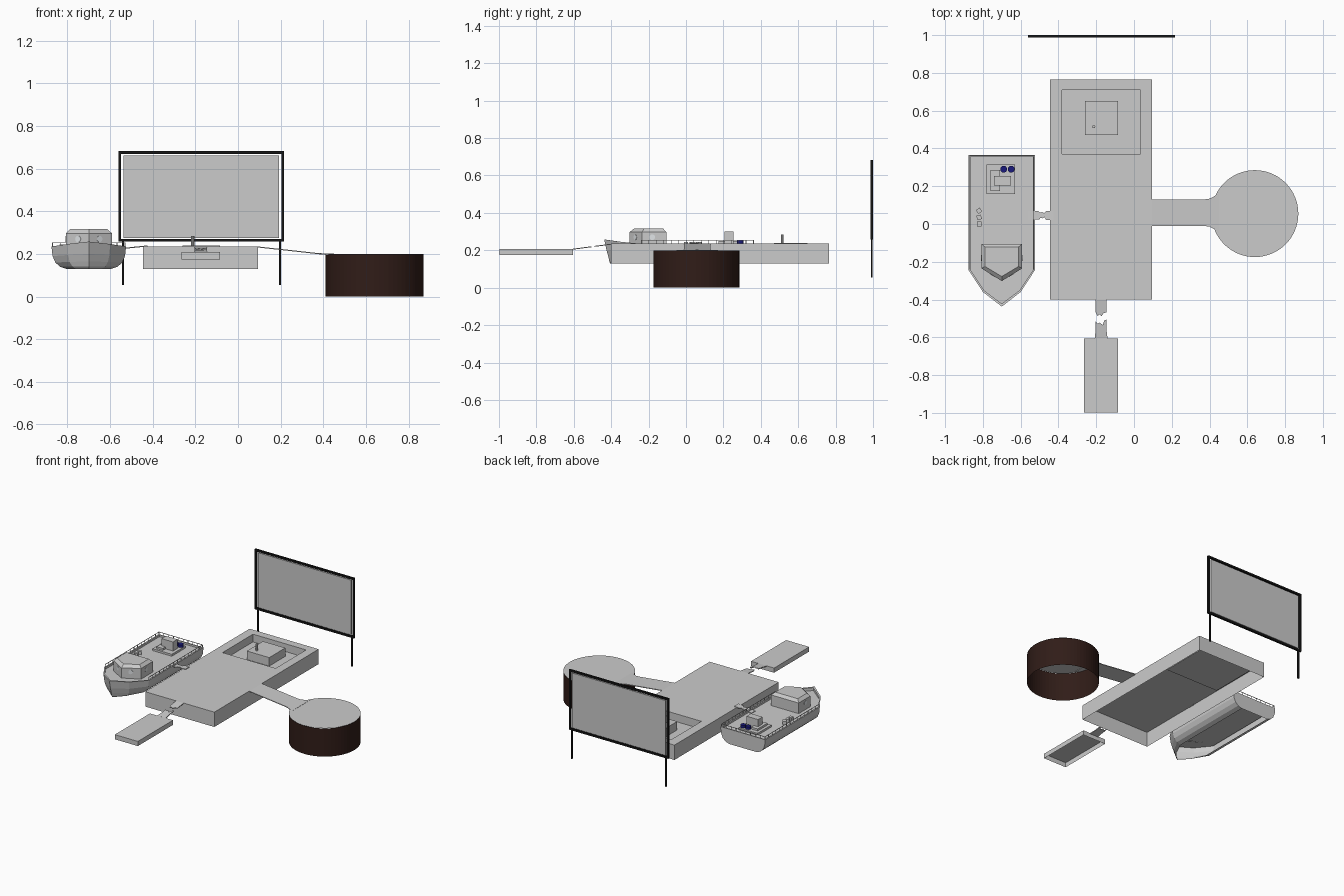
import bpy, bmesh, math
from mathutils import Vector, Matrix

if "Cube" in bpy.data.objects:
    bpy.data.objects.remove(bpy.data.objects["Cube"])


def paint(name, rgb):
    m = bpy.data.materials.new(name)
    m.diffuse_color = (*rgb, 1)
    m.use_nodes = True
    m.node_tree.nodes["Principled BSDF"].inputs["Base Color"].default_value = m.diffuse_color
    return m


BROWN = paint("dark_brown", (0.03, 0.012, 0.009))
BLACK = paint("black", (0.008, 0.008, 0.008))
BLUE = paint("blue", (0.01, 0.01, 0.2))
PALE = paint("pale_glass", (0.75, 0.78, 0.8))


def finish(name, bm, mat=None, normals=True):
    if normals:
        bmesh.ops.recalc_face_normals(bm, faces=bm.faces)
    me = bpy.data.meshes.new(name)
    bm.to_mesh(me)
    bm.free()
    ob = bpy.data.objects.new(name, me)
    bpy.context.collection.objects.link(ob)
    if mat:
        me.materials.append(mat)
    return ob


def loft(name, rings, mat=None, cap_start=False, cap_end=True):
    """Bridge equal-length point rings, bottom to top."""
    bm = bmesh.new()
    vs = [[bm.verts.new(p) for p in r] for r in rings]
    n = len(rings[0])
    for a, b in zip(vs, vs[1:]):
        for i in range(n):
            j = (i + 1) % n
            bm.faces.new((a[i], a[j], b[j], b[i]))
    if cap_start:
        bm.faces.new(vs[0][::-1])
    if cap_end:
        bm.faces.new(vs[-1])
    return finish(name, bm, mat, normals=False)


def rect(x0, x1, y0, y1, z):
    return [(x0, y0, z), (x1, y0, z), (x1, y1, z), (x0, y1, z)]


def box(name, x0, x1, y0, y1, z0, z1, mat=None, bottom=False):
    return loft(name, [rect(x0, x1, y0, y1, z0), rect(x0, x1, y0, y1, z1)], mat, bottom)


def circle(cx, cy, r, z, n):
    return [(cx + r * math.cos(2 * math.pi * i / n), cy + r * math.sin(2 * math.pi * i / n), z)
            for i in range(n)]


def sheet(name, outline, zfun, t=0.005):
    """Thin plank whose height follows zfun."""
    return loft(name, [[(x, y, zfun(x, y) - t) for x, y in outline],
                       [(x, y, zfun(x, y)) for x, y in outline]], None, True)


def beams(name, segments, t, mat=None):
    bm = bmesh.new()
    for p, q in segments:
        p, q = Vector(p), Vector(q)
        d = q - p
        m = (Matrix.Translation((p + q) / 2) @ d.to_track_quat('Z', 'Y').to_matrix().to_4x4()
             @ Matrix.Diagonal((t, t, d.length, 1)))
        bmesh.ops.create_cube(bm, size=1, matrix=m)
    return finish(name, bm, mat)


# Main platform with sunken pit, open underneath
loft("platform", [rect(-.445, .095, -.40, .765, .13), rect(-.445, .095, -.40, .765, .235),
                  rect(-.38, .035, .37, .71, .235), rect(-.38, .035, .37, .71, .18)])
box("pit_block", -.26, -.085, .47, .65, .18, .24)
loft("pit_post", [circle(-.213, .515, .008, z, 10) for z in (.24, .285)])

# Small front float
box("front_float", -.265, -.085, -.997, -.605, .175, .208)

# Broken front gangway in two jagged pieces
slope = lambda x, y: .235 + (y + .40) * .13
sheet("gangway_stub", [(-.205, -.40), (-.205, -.465), (-.193, -.487), (-.183, -.477),
                       (-.172, -.49), (-.162, -.472), (-.145, -.468), (-.145, -.40)], slope)
sheet("gangway_float_piece", [(-.14, -.605), (-.146, -.56), (-.146, -.505), (-.158, -.512),
                              (-.166, -.535), (-.18, -.522), (-.195, -.528), (-.203, -.515),
                              (-.203, -.56), (-.208, -.605)], slope)

# Side gangway to the boat
sheet("boat_gangway", [(-.56, .025), (-.50, .025), (-.495, .033), (-.485, .03), (-.475, .036),
                       (-.465, .022), (-.425, .022), (-.425, .068), (-.465, .068), (-.475, .058),
                       (-.485, .063), (-.50, .06), (-.505, .068), (-.56, .068)],
      lambda x, y: .24 + (x + .425) * .1)

# Round tank and its ramp
loft("tank_wall", [circle(.64, .055, .23, z, 64) for z in (0, .199)], BROWN, cap_end=False)
loft("tank_lid", [circle(.64, .055, .23, .2, 64)])
half = [(.095, .07), (.37, .07), (.40, .074), (.425, .087), (.45, .11)]
sheet("tank_ramp", [(x, .06 - w) for x, w in half] + [(x, .06 + w) for x, w in reversed(half)],
      lambda x, y: max(.201, .235 - (x - .095) * .11))

# Big screen on two posts
L, R, B, T, Y = -.555, .21, .264, .676, .993
beams("screen_frame", [((L - .006, Y, B), (R + .006, Y, B)), ((L - .006, Y, T), (R + .006, Y, T)),
                       ((L, Y, B), (L, Y, T)), ((R, Y, B), (R, Y, T))], .013, BLACK)
beams("screen_posts", [((x, Y, .055), (x, Y, B)) for x in (-.54, .197)], .01, BLACK)
box("screen_panel", -.537, .192, Y - .004, Y + .004, .275, .663, bottom=True)

# Boat hull: outline at several heights, bow toward the front
CX = -.70


def outline(w, tip, z, zt, stern=.365, shoulder=-.245):
    mid = shoulder + (tip - shoulder) * .6
    zm = z + (zt - z) * .5
    return [(CX - w, stern, z), (CX - w, shoulder, z), (CX - w * .57, mid, zm), (CX, tip, zt),
            (CX + w * .57, mid, zm), (CX + w, shoulder, z), (CX + w, stern, z)]


loft("boat_hull", [outline(.105, -.405, .13, .13), outline(.135, -.41, .14, .14),
                   outline(.157, -.415, .16, .165), outline(.17, -.425, .19, .20),
                   outline(.175, -.437, .235, .258), outline(.165, -.422, .235, .256, .358),
                   outline(.165, -.422, .222, .235, .358)])

# Railing around the stern and sides
seg = []
w, top, low = .17, .253, .234
path = [(CX - w, -.24), (CX - w, .361), (CX + w, .361), (CX + w, -.24)]
for (xa, ya), (xb, yb) in zip(path, path[1:]):
    n = max(1, round(math.hypot(xb - xa, yb - ya) / .04))
    seg.append(((xa, ya, top), (xb, yb, top)))
    for i in range(n + 1):
        x, y = xa + (xb - xa) * i / n, ya + (yb - ya) * i / n
        seg.append(((x, y, low), (x, y, top)))
beams("boat_railing", seg, .003)


# Cabin with pointed front and bevelled roof
def cabin(w, back, shoulder, tip, z):
    return [(CX - w, back, z), (CX - w, shoulder, z), (CX, tip, z),
            (CX + w, shoulder, z), (CX + w, back, z)]


loft("cabin", [cabin(.108, -.105, -.235, -.302, .222), cabin(.108, -.105, -.235, -.302, .297),
               cabin(.088, -.122, -.225, -.278, .316)])

# Round cabin windows, mirrored left and right
bm = bmesh.new()
for s in (-1, 1):
    front = Vector((s * .067, -.108, 0)).normalized()
    for pos, nrm in ((Vector((CX + s * .05, -.271, .27)), front),
                     (Vector((CX + s * .108, -.18, .27)), Vector((s, 0, 0)))):
        m = Matrix.Translation(pos) @ nrm.to_track_quat('Z', 'Y').to_matrix().to_4x4()
        bmesh.ops.create_cone(bm, cap_ends=True, segments=16, radius1=.015, radius2=.015,
                              depth=.004, matrix=m)
finish("cabin_windows", bm, PALE)

# Deck machinery, crates and barrels
box("hatch", -.78, -.63, .16, .315, .222, .236)
box("machine_base", -.76, -.71, .175, .285, .236, .25)
box("machine_box", -.742, -.652, .205, .255, .236, .30)
for i, y in enumerate((.0, .035, .07)):
    c = box(f"crate_{i}", -.012, .012, -.012, .012, 0, .022)
    c.location = (-.82, y, .222)
    c.rotation_euler.z = i * .3
for i, x in enumerate((-.69, -.65)):
    loft(f"barrel_{i}", [circle(x, .29, .018, z, 24) for z in (.222, .255)], BLUE)
